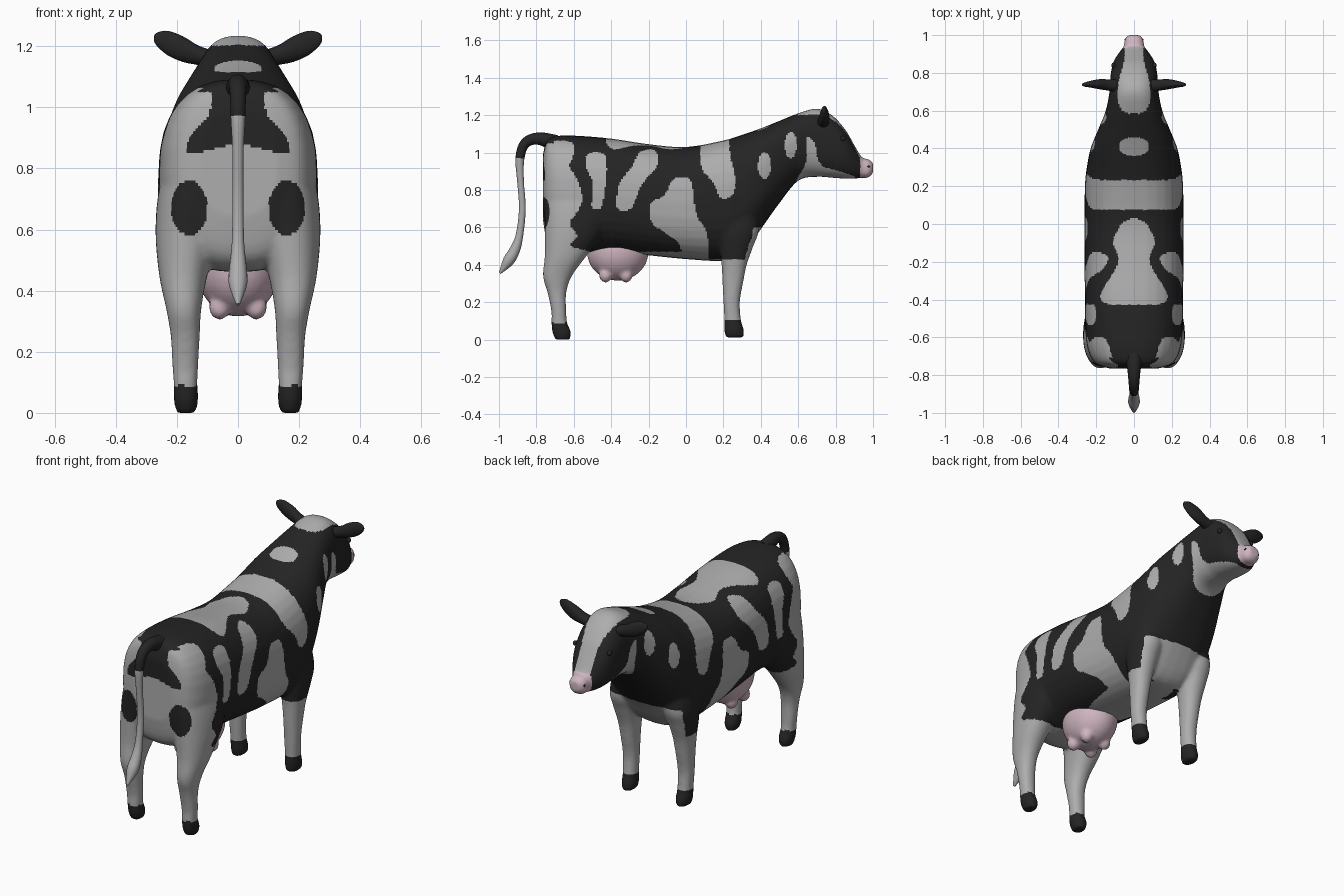
import bpy
import bmesh
from math import sin, cos, pi
from mathutils import Vector

cube = bpy.data.objects.get("Cube")
if cube:
    bpy.data.objects.remove(cube, do_unlink=True)


def material(name, colour):
    mat = bpy.data.materials.new(name)
    mat.use_nodes = True
    mat.diffuse_color = (*colour, 1)
    shader = mat.node_tree.nodes["Principled BSDF"]
    shader.inputs["Base Color"].default_value = (*colour, 1)
    shader.inputs["Roughness"].default_value = 0.8
    return mat


BLACK, WHITE, PINK = range(3)
palette = [material("black_hide", (0.018, 0.018, 0.018)),
           material("white_hide", (0.42, 0.42, 0.42)),
           material("pink_skin", (0.62, 0.46, 0.53))]


def refine(stations, steps=4):
    """Catmull-Rom interpolation between loft stations."""
    pts = [Vector(s) for s in stations]
    pts = [pts[0]] + pts + [pts[-1]]
    result = []
    for a, b, c, d in zip(pts, pts[1:], pts[2:], pts[3:]):
        for i in range(steps):
            t = i / steps
            result.append(b + (c - a) * (t / 2) + (a * 2 - b * 5 + c * 4 - d) * (t * t / 2)
                          + (b * 3 - a - c * 3 + d) * (t ** 3 / 2))
    return result + [pts[-1]]


def loft(bm, stations, axis, power=2.0, mirror=1, sides=32):
    """Capped skin through superellipse rings (x, y, z, radius a, radius b)."""
    first, second = [i for i in range(3) if i != axis]
    rings = []
    for s in refine(stations):
        ring = []
        for k in range(sides):
            c, d = cos(2 * pi * k / sides), sin(2 * pi * k / sides)
            p = Vector(s[:3])
            p[first] += s[3] * abs(c) ** (2 / power) * (1 if c > 0 else -1)
            p[second] += s[4] * abs(d) ** (2 / power) * (1 if d > 0 else -1)
            p.x *= mirror
            ring.append(bm.verts.new(p))
        rings.append(ring)
    faces = [bm.faces.new(rings[0]), bm.faces.new(rings[-1][::-1])]
    for low, high in zip(rings, rings[1:]):
        for k in range(sides):
            n = (k + 1) % sides
            faces.append(bm.faces.new((low[k], high[k], high[n], low[n])))
    bmesh.ops.recalc_face_normals(bm, faces=faces)


def blob(bm, centre, radii):
    """Squashed sphere."""
    made = bmesh.ops.create_uvsphere(bm, u_segments=32, v_segments=16, radius=1)["verts"]
    bmesh.ops.scale(bm, vec=radii, verts=made)
    bmesh.ops.translate(bm, vec=centre, verts=made)


def finish(name, bm, colour, voxel=None, smoothing=8):
    """Turn a bmesh into an object, optionally fusing its pieces into one skin."""
    mesh = bpy.data.meshes.new(name)
    bm.to_mesh(mesh)
    bm.free()
    obj = bpy.data.objects.new(name, mesh)
    bpy.context.collection.objects.link(obj)
    if voxel:
        fuse = obj.modifiers.new("fuse", "REMESH")
        fuse.mode = "VOXEL"
        fuse.voxel_size = voxel
        relax = obj.modifiers.new("relax", "SMOOTH")
        relax.factor = 0.5
        relax.iterations = smoothing
        graph = bpy.context.evaluated_depsgraph_get()
        obj.data = bpy.data.meshes.new_from_object(obj.evaluated_get(graph))
        obj.modifiers.clear()
    paint(obj, colour)
    return obj


def paint(obj, colour):
    """Colour faces with one index or a rule, and shade smooth."""
    obj.data.materials.clear()
    for mat in palette:
        obj.data.materials.append(mat)
    for face in obj.data.polygons:
        face.use_smooth = True
        face.material_index = colour(face.center, face.normal) if callable(colour) else colour


def rounded(corners):
    """Corner-cut a patch outline twice so it looks soft."""
    pts = [Vector(c) for c in corners]
    for _ in range(2):
        pts = [p for a, b in zip(pts, pts[1:] + pts[:1]) for p in (a.lerp(b, 0.2), a.lerp(b, 0.8))]
    return pts


def inside(u, v, outline):
    hit = False
    for a, b in zip(outline, outline[1:] + outline[:1]):
        if (a.y > v) != (b.y > v) and u < a.x + (v - a.y) * (b.x - a.x) / (b.y - a.y):
            hit = not hit
    return hit


def oval(u, v, cu, cv, ru, rv):
    return ((u - cu) / ru) ** 2 + ((v - cv) / rv) ** 2 < 1


# Hide patches: flank outlines as (y, z), back outlines as (x, y), rump outline as (x, z)
rump = [(-.9, 1.05), (-.6, 1.07), (-.6, .98), (-.63, .93), (-.58, .86), (-.55, .75), (-.58, .68),
        (-.63, .62), (-.57, .55), (-.64, .5), (-.5, .47), (-.4, .4), (-.9, .1)]
rear_stripe = [(-.53, 1), (-.43, 1), (-.42, .9), (-.45, .69), (-.51, .7), (-.49, .83), (-.54, .93)]
mid_stripe = [(-.25, 1.01), (-.16, 1.02), (-.14, .94), (-.24, .83), (-.29, .69), (-.38, .69),
              (-.36, .84), (-.29, .92)]
belly_patch = [(-.2, .73), (-.11, .77), (-.07, .87), (.03, .87), (.05, .67), (.12, .57),
               (.12, .36), (-.04, .36), (-.02, .5), (-.09, .56), (-.19, .62)]
saddle = [(.08, 1.2), (.24, 1.2), (.23, 1), (.27, .85), (.25, .76), (.18, .75), (.15, .84), (.07, .92)]
throat = [(.64, 1.1), (.69, 1.06), (.71, .93), (.82, .9), (.92, .87), (.92, .7), (.55, .7),
          (.58, .84), (.65, .95)]
flank_patches = [rounded(p) for p in (rump, rear_stripe, mid_stripe, belly_patch, throat)]
saddle = rounded(saddle)
back_patch = rounded([(-.1, .03), (.05, .03), (.12, -.09), (.07, -.2), (.19, -.38), (.15, -.43), (-.1, -.42)])
blaze = rounded([(-.1, .59), (.05, .58), (.09, .65), (.08, .77), (.05, .86), (.045, 1), (-.1, 1)])
tail_lobe = rounded([(-.1, 1.15), (.08, 1.12), (.085, .98), (.17, .89), (.17, .84), (.06, .87), (-.1, .9)])


def hide_colour(p, n):
    x, y, z = abs(p.x), p.y, p.z
    if z < (0.09 if y < 0 else 0.1):
        return BLACK
    if y > 0.93 and z < 0.975:
        return PINK
    if z < 0.43 or (z < 0.47 and y < 0.1 and n.z < -0.3):
        return WHITE
    if y > 0.25 and z < 0.6 and (n.y > 0.6 or x < 0.13):
        return WHITE
    if y < -0.7 and n.y < -0.3:
        dark = inside(x, z, tail_lobe) or oval(x, z, 0.16, 0.67, 0.06, 0.09) or z > 1.05
        return BLACK if dark else WHITE
    if z > 0.95 and n.z > 0.1:
        if inside(x, y, back_patch) or oval(x, y, 0, 0.41, 0.08, 0.05):
            return WHITE
        if y > 0.55 and inside(x, y, blaze):
            return WHITE
    spots = oval(y, z, 0.42, 0.93, 0.035, 0.07) or oval(y, z, 0.56, 1.04, 0.032, 0.07)
    if spots or inside(y, z, saddle):
        return WHITE
    if (x > 0.08 or z < 0.95) and any(inside(y, z, patch) for patch in flank_patches):
        return WHITE
    return BLACK


# Body: torso, neck and head as (y, top, bottom, half width)
torso = [(-.765, .99, .64, .13), (-.74, 1.07, .52, .2), (-.68, 1.09, .47, .24), (-.58, 1.09, .46, .257),
         (-.4, 1.075, .47, .26), (-.2, 1.045, .45, .262), (0, 1.03, .43, .262), (.2, 1.065, .42, .26),
         (.3, 1.095, .45, .25), (.4, 1.13, .59, .23), (.5, 1.17, .73, .19), (.6, 1.21, .85, .15),
         (.7, 1.235, .87, .13), (.78, 1.2, .865, .125), (.85, 1.125, .86, .112), (.9, 1.04, .86, .085),
         (.94, .975, .865, .055), (.975, .965, .865, .05), (1, .945, .89, .03)]
body = bmesh.new()
loft(body, [(0, y, (t + b) / 2, w, (t - b) / 2) for y, t, b, w in torso], axis=1, power=2.5)

# Legs as (z, back, front, inner, outer)
hind_leg = [(.95, -.72, -.45, .05, .2), (.75, -.755, -.38, .04, .255), (.6, -.755, -.42, .06, .27),
            (.45, -.755, -.53, .1, .258), (.34, -.765, -.61, .12, .235), (.25, -.74, -.64, .125, .22),
            (.15, -.72, -.64, .13, .215), (.09, -.72, -.635, .133, .21), (.04, -.715, -.615, .13, .21),
            (0, -.7, -.62, .14, .2)]
fore_leg = [(.8, .15, .36, .06, .22), (.6, .17, .39, .08, .25), (.5, .18, .36, .1, .245),
            (.4, .19, .325, .115, .23), (.3, .195, .305, .125, .22), (.2, .2, .288, .13, .215),
            (.1, .205, .295, .133, .21), (.05, .205, .31, .13, .21), (.01, .21, .31, .14, .2)]
for leg in (hind_leg, fore_leg):
    for side in (1, -1):
        loft(body, [((i + o) / 2, (a + f) / 2, z, (o - i) / 2, (f - a) / 2)
                    for z, a, f, i, o in leg], axis=2, power=2.2, mirror=side)
finish("body", body, hide_colour, voxel=0.009, smoothing=10)

# Ears
for side, label in ((1, "left"), (-1, "right")):
    ear = bmesh.new()
    loft(ear, [(.08, .73, 1.155, .035, .03), (.13, .735, 1.17, .03, .032), (.18, .74, 1.19, .027, .042),
               (.23, .74, 1.21, .018, .04), (.265, .738, 1.222, .01, .022), (.275, .738, 1.225, .004, .008)],
         axis=0, mirror=side, sides=20)
    finish(label + "_ear", ear, BLACK)

    # Eyes and nostrils
    eye = bmesh.new()
    blob(eye, (side * 0.108, 0.84, 1.075), (0.012, 0.014, 0.014))
    finish(label + "_eye", eye, BLACK)
    nostril = bmesh.new()
    blob(nostril, (side * 0.04, 0.975, 0.925), (0.01, 0.008, 0.008))
    finish(label + "_nostril", nostril, BLACK)

# Udder with four teats
udder = bmesh.new()
blob(udder, (0, -0.365, 0.47), (0.135, 0.165, 0.155))
for x in (-0.06, 0.06):
    for y in (-0.43, -0.32):
        blob(udder, (x, y, 0.345), (0.035, 0.035, 0.04))
finish("udder", udder, PINK, voxel=0.009, smoothing=6)

# Tail: tapered tube with a tuft
path = [(-.7, 1.05, .045), (-.79, 1.075, .033), (-.86, 1.05, .027), (-.888, .97, .024), (-.885, .85, .018),
        (-.875, .7, .018), (-.89, .56, .02), (-.915, .48, .028), (-.95, .42, .03), (-.995, .355, .006)]
curve = bpy.data.curves.new("tail", "CURVE")
curve.dimensions = "3D"
curve.bevel_depth = 1
curve.bevel_resolution = 4
curve.use_fill_caps = True
spline = curve.splines.new("POLY")
points = refine([(0, y, z, r) for y, z, r in path])
spline.points.add(len(points) - 1)
for point, (x, y, z, r) in zip(spline.points, points):
    point.co = (x, y, z, 1)
    point.radius = r
template = bpy.data.objects.new("tail_path", curve)
tail = bpy.data.objects.new("tail", bpy.data.meshes.new_from_object(template))
bpy.data.objects.remove(template)
bpy.context.collection.objects.link(tail)
paint(tail, lambda p, n: BLACK if p.z > 0.96 else WHITE)
